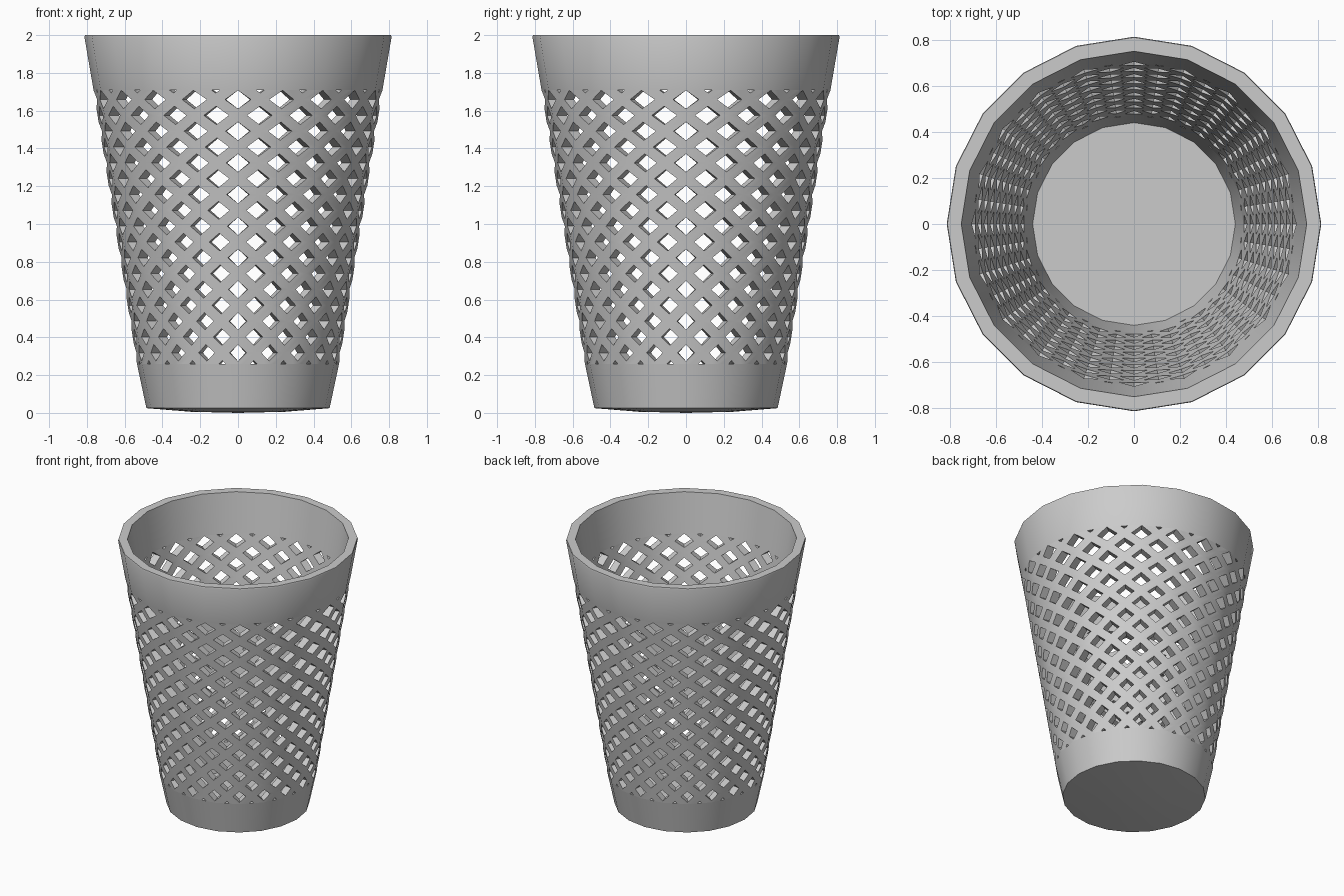
import bpy, bmesh
from math import sin, cos, pi, hypot

if "Cube" in bpy.data.objects:
    bpy.data.objects.remove(bpy.data.objects["Cube"])

SIDES = 20
STEP = 2 * pi / SIDES
Z_LOW, Z_HIGH = 0.26, 1.71          # lattice limits
OUT_LOW, OUT_HIGH = 0.535, 0.765    # outer radii at those heights
IN_LOW, IN_HIGH = 0.475, 0.705      # inner radii
ROW0, ROW_H = 0.318, 0.0838         # first hole row and row spacing
STRIP = 0.057                       # lattice strip width


def finish(name, bm):
    mesh = bpy.data.meshes.new(name)
    bm.to_mesh(mesh)
    bm.free()
    ob = bpy.data.objects.new(name, mesh)
    bpy.context.collection.objects.link(ob)
    bpy.ops.object.select_all(action='DESELECT')
    ob.select_set(True)
    bpy.context.view_layer.objects.active = ob
    bpy.ops.object.shade_smooth_by_angle(angle=pi / 6)
    return ob


def revolve(name, profile, closed):
    bm = bmesh.new()
    vs = [bm.verts.new((r, 0, z)) for r, z in profile]
    pairs = list(zip(vs, vs[1:])) + ([(vs[-1], vs[0])] if closed else [])
    edges = [bm.edges.new(p) for p in pairs]
    bmesh.ops.spin(bm, geom=vs + edges, cent=(0, 0, 0), axis=(0, 0, 1),
                   angle=2 * pi, steps=SIDES)
    bmesh.ops.remove_doubles(bm, verts=bm.verts, dist=1e-4)
    bmesh.ops.recalc_face_normals(bm, faces=bm.faces)
    return finish(name, bm)


def radius(z, low, high):
    return low + (high - low) * (z - Z_LOW) / (Z_HIGH - Z_LOW)


def on_wall(a, z, low, high):
    """Point on the flat-sided tapered wall."""
    r = radius(z, low, high) * cos(STEP / 2) / cos(a % STEP - STEP / 2)
    return (r * cos(a), r * sin(a), z)


# Solid rim band
revolve("rim_band", [(OUT_HIGH, Z_HIGH), (0.813, 1.99), (0.81, 2.0),
                     (0.75, 2.0), (IN_HIGH, Z_HIGH)], True)

# Solid base with slightly domed underside and inner floor
revolve("base_cup", [(0, 0), (0.25, 0.006), (0.485, 0.025), (OUT_LOW, Z_LOW),
                     (IN_LOW, Z_LOW), (0.44, 0.05), (0, 0.05)], False)

# Diamond lattice wall: one framed diamond per cell, trimmed top and bottom
bm = bmesh.new()
for row in range(-1, 18):
    zc = ROW0 + row * ROW_H
    half_w = radius(zc, OUT_LOW, OUT_HIGH) * STEP / 2
    f = 1 - STRIP * hypot(half_w, ROW_H) / (2 * half_w * ROW_H)
    for col in range(SIDES):
        ac = (col + (row % 2) / 2) * STEP

        def ring(scale, low, high):
            return [bm.verts.new(on_wall(ac + dx * scale * STEP / 2,
                                         zc + dz * scale * ROW_H, low, high))
                    for dx, dz in ((1, 0), (0, 1), (-1, 0), (0, -1))]

        A, a = ring(1, OUT_LOW, OUT_HIGH), ring(f, OUT_LOW, OUT_HIGH)
        B, b = ring(1, IN_LOW, IN_HIGH), ring(f, IN_LOW, IN_HIGH)
        for i in range(4):
            j = (i + 1) % 4
            bm.faces.new((A[i], A[j], a[j], a[i]))
            bm.faces.new((B[j], B[i], b[i], b[j]))
            bm.faces.new((a[i], a[j], b[j], b[i]))
bmesh.ops.remove_doubles(bm, verts=bm.verts, dist=1e-4)
for z, n in ((Z_HIGH, 1), (Z_LOW, -1)):
    bmesh.ops.bisect_plane(bm, geom=bm.verts[:] + bm.edges[:] + bm.faces[:],
                           plane_co=(0, 0, z), plane_no=(0, 0, n),
                           clear_outer=True)
finish("lattice_wall", bm)
